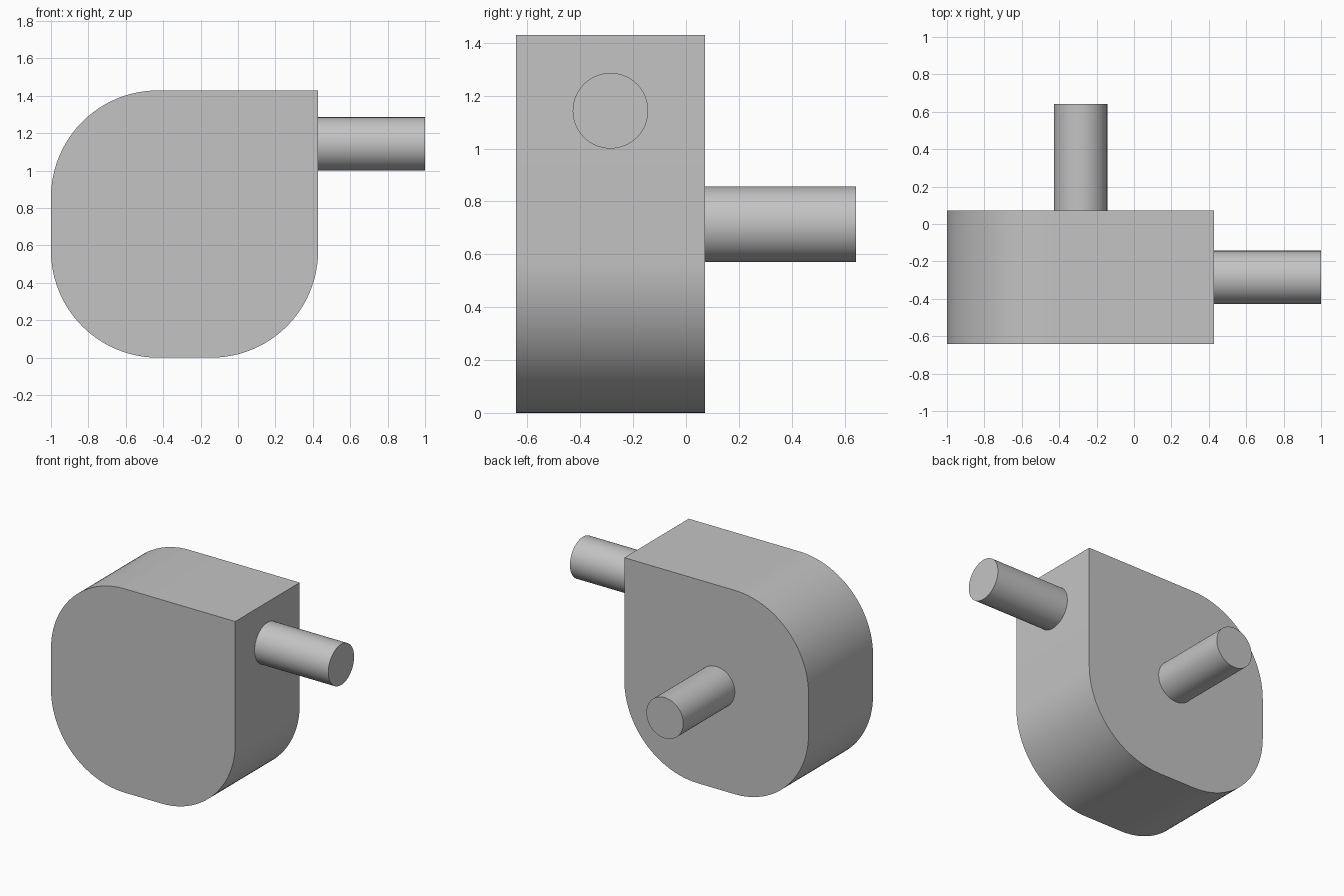
import bpy
import math
from mathutils import Vector

cube = bpy.data.objects.get("Cube")
if cube:
    bpy.data.objects.remove(cube, do_unlink=True)

U = 1 / 7                      # design unit
FRONT, BACK = -4.5 * U, 0.5 * U
LEFT, RIGHT, TOP = -7 * U, 3 * U, 10 * U
CORNER = 4 * U

grey = bpy.data.materials.new("light grey")
grey.use_nodes = True
color = (0.55, 0.55, 0.55, 1)
grey.diffuse_color = color
grey.node_tree.nodes["Principled BSDF"].inputs["Base Color"].default_value = color


def finish(obj):
    obj.data.materials.append(grey)
    bpy.ops.object.select_all(action="DESELECT")
    obj.select_set(True)
    bpy.context.view_layer.objects.active = obj
    bpy.ops.object.shade_smooth_by_angle(angle=math.radians(30))


def arc(cx, cz, start, steps=24):
    """Quarter circle of profile points, counter-clockwise."""
    angles = [start + math.pi / 2 * i / steps for i in range(steps + 1)]
    return [(cx + CORNER * math.cos(a), cz + CORNER * math.sin(a)) for a in angles]


def housing():
    # Square profile with three rounded corners and one sharp one
    profile = [(RIGHT, TOP)]
    profile += arc(LEFT + CORNER, TOP - CORNER, math.pi / 2)
    profile += arc(LEFT + CORNER, CORNER, math.pi)
    profile += arc(RIGHT - CORNER, CORNER, math.pi * 1.5)
    n = len(profile)
    verts = [(x, y, z) for y in (FRONT, BACK) for x, z in profile]
    faces = [tuple(range(n)), tuple(reversed(range(n, 2 * n)))]
    faces += [(i, i + n, (i + 1) % n + n, (i + 1) % n) for i in range(n)]
    mesh = bpy.data.meshes.new("housing")
    mesh.from_pydata(verts, [], faces)
    obj = bpy.data.objects.new("housing", mesh)
    bpy.context.collection.objects.link(obj)
    finish(obj)


def pipe(name, start, direction):
    # Solid round stub leaving the housing
    length = 4 * U
    direction = Vector(direction)
    bpy.ops.mesh.primitive_cylinder_add(
        vertices=64, radius=U, depth=length,
        location=Vector(start) + direction * length / 2,
        rotation=direction.to_track_quat("Z", "Y").to_euler())
    obj = bpy.context.object
    obj.name = name
    finish(obj)


housing()
pipe("side_pipe", (RIGHT, -2 * U, 8 * U), (1, 0, 0))
pipe("back_pipe", (-2 * U, BACK, 5 * U), (0, 1, 0))
